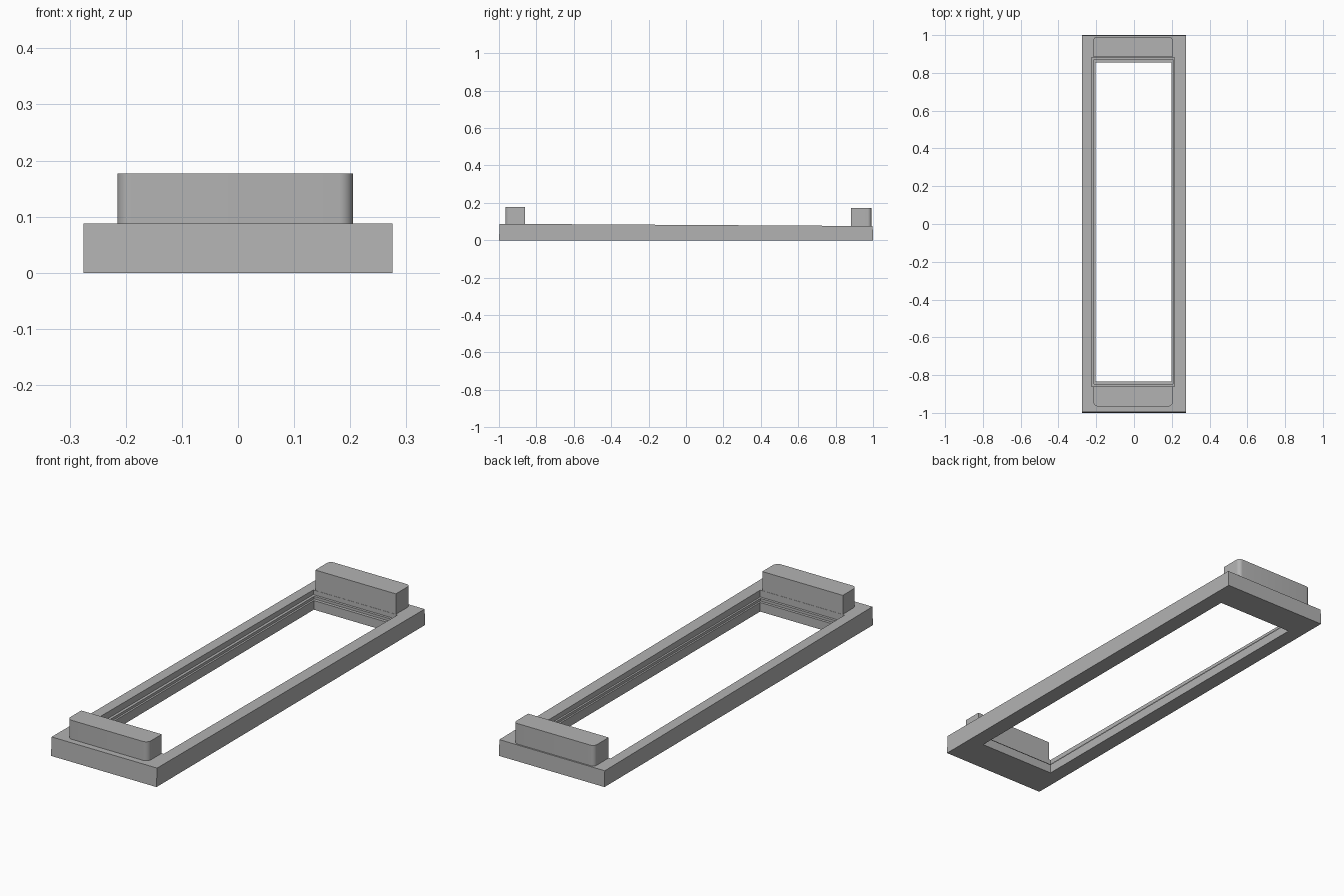
import bpy, bmesh, math

cube = bpy.data.objects.get("Cube")
if cube:
    bpy.data.objects.remove(cube, do_unlink=True)

# Single grey material
grey = bpy.data.materials.new("plain_grey")
grey.use_nodes = True
colour = (0.45, 0.45, 0.45, 1)
grey.diffuse_color = colour
grey.node_tree.nodes["Principled BSDF"].inputs["Base Color"].default_value = colour


def top_height(y):
    """The frame thins gently from front to back."""
    return 0.082 - 0.006 * y


def finish(name, bm):
    bmesh.ops.recalc_face_normals(bm, faces=bm.faces)
    mesh = bpy.data.meshes.new(name)
    bm.to_mesh(mesh)
    bm.free()
    obj = bpy.data.objects.new(name, mesh)
    obj.data.materials.append(grey)
    bpy.context.collection.objects.link(obj)
    return obj


def rectangle(bm, x0, x1, y0, y1, z=None):
    corners = [(x0, y0), (x1, y0), (x1, y1), (x0, y1)]
    return [bm.verts.new((x, y, top_height(y) if z is None else z)) for x, y in corners]


# Rectangular frame: rings swept around outer wall, top, stepped inner ledges, underside
bm = bmesh.new()
rings = [
    rectangle(bm, -0.275, 0.275, -1, 1, 0),
    rectangle(bm, -0.275, 0.275, -0.996, 0.998),
    rectangle(bm, -0.225, 0.215, -0.86, 0.882),
    rectangle(bm, -0.225, 0.215, -0.86, 0.882, 0.055),
    rectangle(bm, -0.212, 0.206, -0.848, 0.87, 0.055),
    rectangle(bm, -0.212, 0.206, -0.848, 0.87, 0.043),
    rectangle(bm, -0.203, 0.198, -0.835, 0.855, 0.043),
    rectangle(bm, -0.203, 0.198, -0.835, 0.855, 0),
]
for a, b in zip(rings, rings[1:] + rings[:1]):
    for i in range(4):
        j = (i + 1) % 4
        bm.faces.new((a[i], a[j], b[j], b[i]))
finish("frame", bm)


def end_block(name, inner, outer, top, radius):
    """Upright block with its two outward corners rounded."""
    side = 1 if outer > inner else -1
    left, right = -0.215, 0.205
    outline = [(left, inner), (right, inner)]
    for cx, start in ((right - radius, 0), (left + radius, 90)):
        for step in range(9):
            a = math.radians(start + step * 90 / 8)
            outline.append((cx + radius * math.cos(a),
                            outer + side * radius * (math.sin(a) - 1)))
    bm = bmesh.new()
    base = bm.faces.new([bm.verts.new((x, y, 0.06)) for x, y in outline])
    cap = bmesh.ops.extrude_face_region(bm, geom=[base], use_keep_orig=True)
    for v in cap["geom"]:
        if isinstance(v, bmesh.types.BMVert):
            v.co.z = top
    block = finish(name, bm)
    bpy.ops.object.select_all(action="DESELECT")
    block.select_set(True)
    bpy.context.view_layer.objects.active = block
    bpy.ops.object.shade_smooth_by_angle(angle=math.radians(30))


# Raised blocks at both ends
end_block("front_block", -0.861, -0.966, 0.177, 0.025)
end_block("back_block", 0.883, 0.991, 0.173, 0.02)
